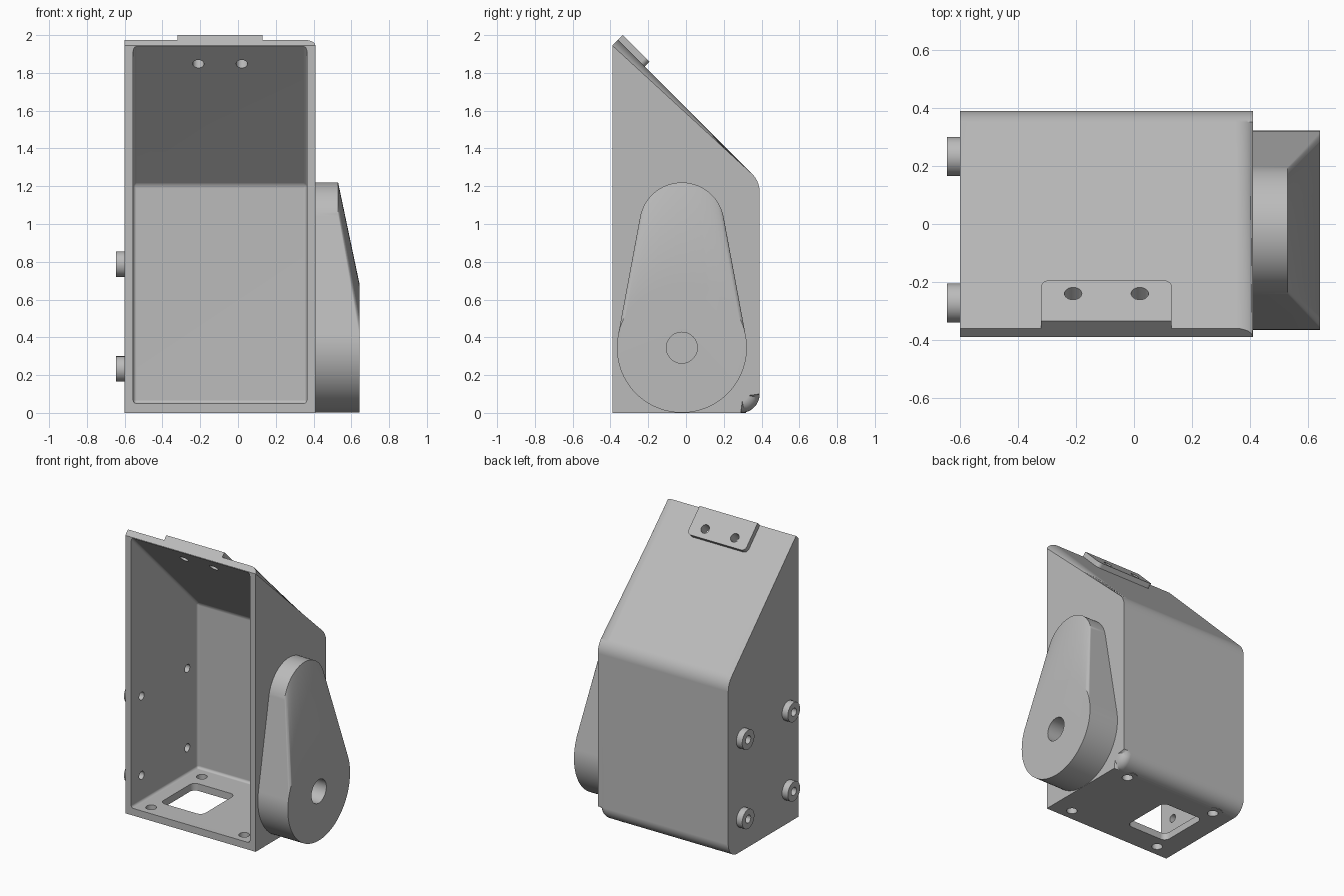
import bpy, bmesh
from math import cos, sin, pi, radians
from mathutils import Matrix, Vector

if "Cube" in bpy.data.objects:
    bpy.data.objects.remove(bpy.data.objects["Cube"])

grey = bpy.data.materials.new("light_grey")
grey.use_nodes = True
grey.diffuse_color = (0.5, 0.5, 0.5, 1)
grey.node_tree.nodes["Principled BSDF"].inputs["Base Color"].default_value = (0.5, 0.5, 0.5, 1)


def frame(u, v, w, origin=(0, 0, 0)):
    m = Matrix((u, v, w)).transposed().to_4x4()
    m.translation = Vector(origin)
    return m


ALONG_X = frame((0, 1, 0), (0, 0, 1), (1, 0, 0))
ALONG_Z = Matrix.Identity(4)
R = 0.5 ** 0.5
# slope frame: u along x, v up the slope, w outward
SLOPE = frame((1, 0, 0), (0, -R, R), (0, -R, -R), (0, -0.36, 1.975))
SLOPE = SLOPE @ Matrix.Scale(-1, 4, (0, 0, 1))


def rounded(corners, steps=8):
    """Polygon from (u, v, tangent length) corners with rounded tips."""
    out = []
    for i, (u, v, t) in enumerate(corners):
        p = Vector((u, v))
        if t == 0:
            out.append(p)
            continue
        a = p + (Vector(corners[i - 1][:2]) - p).normalized() * t
        b = p + (Vector(corners[(i + 1) % len(corners)][:2]) - p).normalized() * t
        half = (a - p).angle(b - p) / 2
        c = p + ((a + b) / 2 - p).normalized() * t / cos(half)
        sweep = pi - 2 * half
        sign = 1 if (a - c).cross(b - c) > 0 else -1
        for k in range(steps + 1):
            out.append(c + Matrix.Rotation(sign * sweep * k / steps, 2) @ (a - c))
    return out


def circle(u, v, r, n=48):
    return [Vector((u + r * cos(2 * pi * k / n), v + r * sin(2 * pi * k / n))) for k in range(n)]


def finish(name, bm):
    bmesh.ops.recalc_face_normals(bm, faces=bm.faces)
    mesh = bpy.data.meshes.new(name)
    bm.to_mesh(mesh)
    bm.free()
    mesh.materials.append(grey)
    ob = bpy.data.objects.new(name, mesh)
    bpy.context.collection.objects.link(ob)
    return ob


def prism_bm(points, lo, hi, matrix):
    bm = bmesh.new()
    ends = [[bm.verts.new(matrix @ Vector((p.x, p.y, w))) for p in points] for w in (lo, hi)]
    bm.faces.new(ends[0])
    bm.faces.new(ends[1])
    for i in range(len(points)):
        bm.faces.new((ends[0][i - 1], ends[0][i], ends[1][i], ends[1][i - 1]))
    return bm


def prism(name, points, lo, hi, matrix):
    return finish(name, prism_bm(points, lo, hi, matrix))


def bevel(bm, edges, size, segments):
    bmesh.ops.bevel(bm, geom=edges, offset=size, offset_type='OFFSET', segments=segments,
                    profile=0.5, affect='EDGES', clamp_overlap=False)


def activate(ob):
    bpy.ops.object.select_all(action='DESELECT')
    ob.select_set(True)
    bpy.context.view_layer.objects.active = ob


def combine(ob, other, operation):
    other.hide_render = True
    mod = ob.modifiers.new("combine", 'BOOLEAN')
    mod.object, mod.operation, mod.solver = other, operation, 'EXACT'
    activate(ob)
    bpy.ops.object.modifier_apply(modifier=mod.name)
    bpy.data.objects.remove(other)


def smooth(ob):
    activate(ob)
    bpy.ops.object.shade_smooth_by_angle(angle=radians(30))
    ob.modifiers.new("flat_normals", 'WEIGHTED_NORMAL').keep_sharp = True


# Housing: side profile with filleted outer edges
LEFT, RIGHT, WALL = -0.6, 0.41, 0.045
bm = prism_bm(rounded([(-0.39, 0, 0), (0.39, 0, 0.1), (0.39, 1.225, 0.055),
                       (-0.36, 1.975, 0), (-0.39, 1.945, 0)]), LEFT, RIGHT, ALONG_X)


def rim(x, test):
    return [e for e in bm.edges if all(abs(v.co.x - x) < 1e-4 for v in e.verts)
            and test((e.verts[0].co + e.verts[1].co) / 2)]


bevel(bm, rim(RIGHT, lambda m: m.z > 1e-4 and m.y > -0.37), 0.06, 6)
bevel(bm, rim(LEFT, lambda m: m.z > 1.3 and m.y > -0.37), 0.04, 6)
housing = finish("housing", bm)

# Added pads: plate on the slope, side spacers, rear floor bosses
combine(housing, prism("plate", rounded([(-0.32, 0, 0), (-0.32, -0.2, 0.03), (0.13, -0.2, 0.03),
                                         (0.13, 0, 0)]), -0.02, 0.035, SLOPE), 'UNION')
SIDE = [(y, z) for y in (-0.2725, 0.2325) for z in (0.2325, 0.7875)]
FLOOR = [(x, y) for x in (-0.455, 0.265) for y in (-0.31, 0.25)]
for y, z in SIDE:
    combine(housing, prism("spacer", circle(y, z, 0.0675), LEFT - 0.045, LEFT + 0.02, ALONG_X), 'UNION')
for x, y in FLOOR:
    if y > 0:
        combine(housing, prism("boss", circle(x, y, 0.0675), 0, 0.04, ALONG_Z), 'UNION')

# Cavity open to the front
bm = prism_bm([Vector(p) for p in ((-0.5, 0.05), (0.345, 0.05), (0.345, 1.206), (-0.5, 2.051))],
              LEFT + WALL, RIGHT - WALL, ALONG_X)
bevel(bm, bm.edges[:], 0.018, 3)
combine(housing, finish("cavity", bm), 'DIFFERENCE')

# Screw holes and floor window
for y, z in SIDE:
    combine(housing, prism("cutter", circle(y, z, 0.028, 24), -0.7, -0.5, ALONG_X), 'DIFFERENCE')
for x, y in FLOOR:
    combine(housing, prism("cutter", circle(x, y, 0.035, 24), -0.1, 0.1, ALONG_Z), 'DIFFERENCE')
for x in (-0.21, 0.02):
    combine(housing, prism("cutter", circle(x, -0.135, 0.03, 24), -0.1, 0.1, SLOPE), 'DIFFERENCE')
window = rounded([(-0.45, -0.22, 0.04), (-0.125, -0.22, 0.04), (-0.125, 0.15, 0.04), (-0.45, 0.15, 0.04)])
combine(housing, prism("cutter", window, -0.1, 0.1, ALONG_Z), 'DIFFERENCE')
smooth(housing)

# Pivot arm: thick lower disc blended into a thinner upper end
bm = bmesh.new()
for z, r, outer in ((0.345, 0.344, 0.642), (0.995, 0.225, 0.53)):
    for x in (RIGHT - 0.005, outer):
        for p in circle(-0.022, z, r, 96):
            bm.verts.new((x, p.x, p.y))
hull = bmesh.ops.convex_hull(bm, input=bm.verts[:])
bmesh.ops.delete(bm, geom=[v for v in bm.verts if not v.link_faces], context='VERTS')
bmesh.ops.dissolve_limit(bm, angle_limit=radians(0.2), verts=bm.verts[:], edges=bm.edges[:])
arm = finish("pivot_arm", bm)
combine(arm, prism("cutter", circle(-0.022, 0.345, 0.082), RIGHT + 0.001, 0.8, ALONG_X), 'DIFFERENCE')
smooth(arm)
